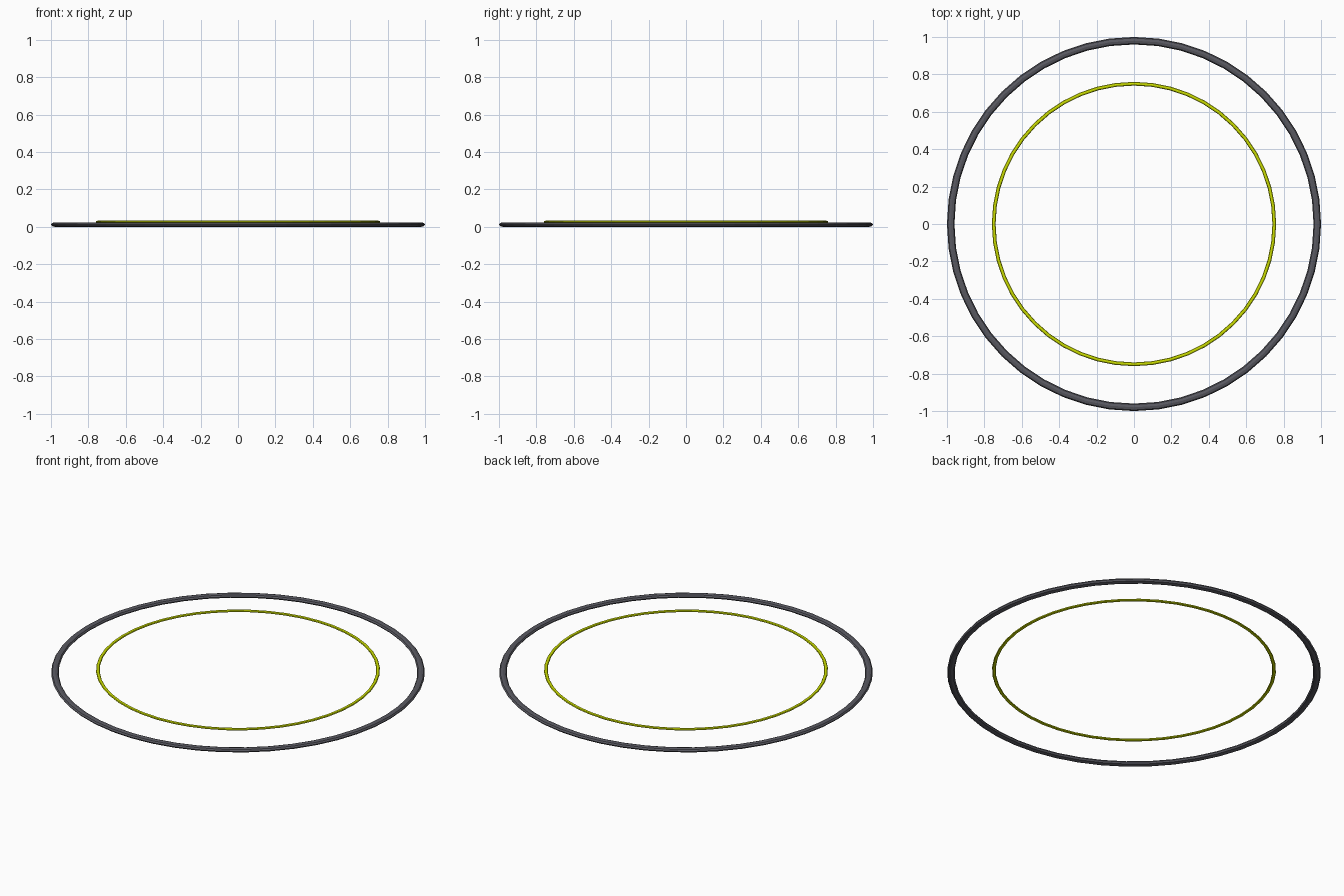
import bpy

if "Cube" in bpy.data.objects:
    bpy.data.objects.remove(bpy.data.objects["Cube"])


def ring(name, major, minor, half_height, z, color, sides):
    # Flattened torus with baked scale
    bpy.ops.mesh.primitive_torus_add(major_radius=major, minor_radius=minor,
                                     major_segments=48, minor_segments=sides,
                                     location=(0, 0, z))
    ob = bpy.context.object
    ob.name = name
    ob.scale.z = half_height / minor
    bpy.ops.object.transform_apply(location=False, rotation=False, scale=True)
    mat = bpy.data.materials.new(name + "_colour")
    mat.diffuse_color = color
    mat.use_nodes = True
    mat.node_tree.nodes["Principled BSDF"].inputs["Base Color"].default_value = mat.diffuse_color
    ob.data.materials.append(mat)
    return ob


# Dark outer ring resting on the ground
ring("outer_ring", 0.98, 0.02, 0.012, 0.012, (0.10, 0.10, 0.12, 1), 8)

# Thin bright inner ring, slightly raised
ring("inner_ring", 0.75, 0.01, 0.006, 0.027, (0.62, 0.75, 0.0, 1), 8)
